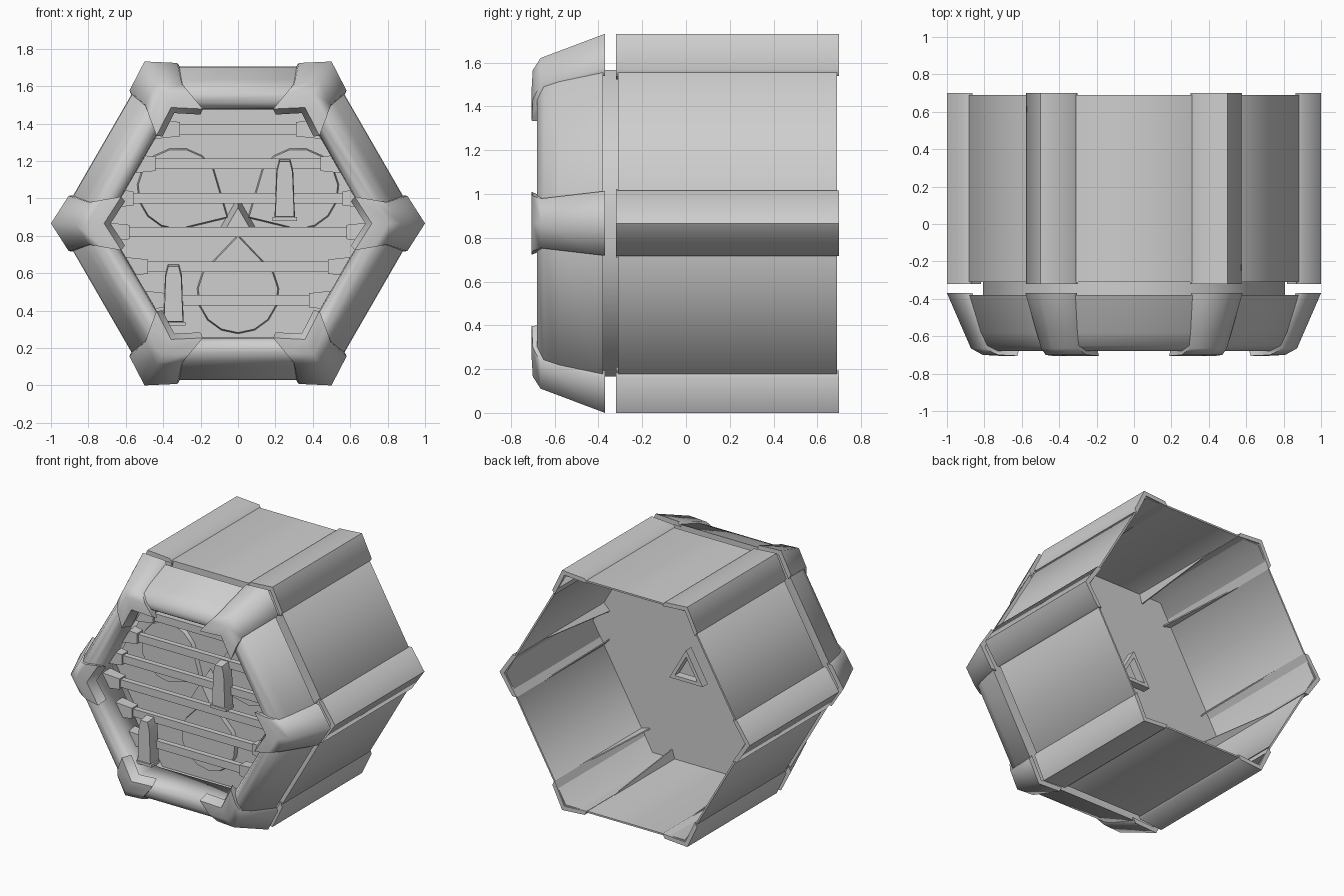
import bpy, bmesh, math
from mathutils import Vector, Matrix

if "Cube" in bpy.data.objects:
    bpy.data.objects.remove(bpy.data.objects["Cube"])

CZ = 0.866                      # height of the hexagon axis
C30 = math.cos(math.radians(30))

grey = bpy.data.materials.new("plain grey")
grey.diffuse_color = (0.62, 0.62, 0.62, 1)
grey.use_nodes = True
grey.node_tree.nodes["Principled BSDF"].inputs["Base Color"].default_value = grey.diffuse_color


def finish(name, bm, angle=30):
    bmesh.ops.recalc_face_normals(bm, faces=bm.faces[:])
    me = bpy.data.meshes.new(name)
    bm.to_mesh(me)
    bm.free()
    me.materials.append(grey)
    me.shade_smooth()
    me.set_sharp_from_angle(angle=math.radians(angle))
    ob = bpy.data.objects.new(name, me)
    bpy.context.collection.objects.link(ob)
    return ob


def loft(bm, sections, cyclic):
    """Skin closed cross-sections one after the other."""
    rows = [[bm.verts.new(p) for p in s] for s in sections]
    n, m = len(rows), len(rows[0])
    for i in range(n if cyclic else n - 1):
        a, b = rows[i], rows[(i + 1) % n]
        for j in range(m):
            k = (j + 1) % m
            bm.faces.new((a[j], a[k], b[k], b[j]))
    if not cyclic:
        bm.faces.new(rows[0])
        bm.faces.new(rows[-1])


def corner(i, ap, y):
    a = math.radians(60 * i)
    r = ap / C30
    return Vector((r * math.cos(a), y, CZ + r * math.sin(a)))


def along(i, side, ap, y, leg, drop=0.0):
    """Point on a hexagon side, a given length away from corner i."""
    v = corner(i, ap, y)
    v += (corner(i + side, ap, y) - v).normalized() * leg
    a = math.radians(60 * i + 30 * side)
    return v - Vector((math.cos(a), 0, math.sin(a))) * drop


def hex_ring(name, profile, angle=65):
    """Profile of (apothem, y) points carried round the hexagon."""
    bm = bmesh.new()
    loft(bm, [[corner(i, ap, y) for ap, y in profile] for i in range(6)], True)
    return finish(name, bm, angle)


def corner_covers(name, profile, drop, angle=65):
    """Chevron covers over all six corners; profile of (apothem, y, leg)."""
    bm = bmesh.new()
    for i in range(6):
        secs = [[along(i, s, ap, y, leg, drop) if s else corner(i, ap, y)
                 for ap, y, leg in profile] for s in (-1, 0, 1)]
        loft(bm, secs, False)
    return finish(name, bm, angle)


def add_box(bm, c, s):
    bmesh.ops.create_cube(bm, size=1, matrix=Matrix.Translation(c) @ Matrix.Diagonal((*s, 1)))


def add_prism(bm, outline, y0, y1, s1=1.0, centre=(0, 0)):
    """Extrude an (x, z) outline from y0 to y1, scaled by s1 at y1."""
    cx, cz = centre
    loft(bm, [[(x, y0, z) for x, z in outline],
              [(cx + (x - cx) * s1, y1, cz + (z - cz) * s1) for x, z in outline]], False)


# Main housing, its corner covers and the neck in the gap
hex_ring("housing_shell", [(0.838, -0.31), (0.838, 0.69), (0.826, 0.69), (0.826, -0.31)])
corner_covers("housing_corner_covers", [
    (0.866, -0.32, 0.18), (0.866, 0.70, 0.18), (0.835, 0.70, 0.18), (0.835, -0.32, 0.18)], 0.013)
hex_ring("neck", [(0.70, -0.45), (0.70, -0.305), (0.67, -0.305), (0.67, -0.45)])

# Tapering ribs inside the housing, along the edges of the covers
bm = bmesh.new()
for i in range(6):
    for s in (-1, 1):
        loft(bm, [[along(i, s, 0.83, -0.32, leg), along(i, s, 0.83, 0.45, leg),
                   along(i, s, 0.83, -0.32, leg - 0.02, 0.07)] for leg in (0.172, 0.18)], False)
finish("inner_ribs", bm)

# Inner wall behind the fan
bm = bmesh.new()
add_prism(bm, [(corner(i, 0.83, 0).x, corner(i, 0.83, 0).z) for i in range(6)], -0.31, -0.30)
finish("inner_wall", bm)

# Front frame with rounded lip and its corner covers
hex_ring("front_frame", [
    (0.835, -0.38), (0.77, -0.58), (0.735, -0.65), (0.69, -0.68),
    (0.645, -0.67), (0.615, -0.62), (0.61, -0.55), (0.63, -0.40), (0.66, -0.38)])
corner_covers("front_corner_covers", [
    (0.866, -0.37, 0.175), (0.755, -0.665, 0.135), (0.70, -0.70, 0.15),
    (0.62, -0.705, 0.17), (0.59, -0.64, 0.14), (0.64, -0.60, 0.12),
    (0.72, -0.62, 0.13), (0.83, -0.37, 0.175)], 0.008)

# Grille bars and their tapered end clips
bars, clips = bmesh.new(), bmesh.new()
for z, half in ((1.37, 0.43), (1.185, 0.56), (1.0, 0.68),
                (0.82, 0.70), (0.635, 0.60), (0.455, 0.50)):
    add_box(bars, (0, -0.49, z), (2 * half, 0.04, 0.055))
    for s in (-1, 1):
        x0, x1 = s * (half - 0.12), s * (half + 0.01)
        loft(clips, [[(x, -0.49 - d, z - h), (x, -0.49 - d, z + h),
                      (x, -0.49 + d, z + h), (x, -0.49 + d, z - h)]
                     for x, d, h in ((x0, 0.035, 0.038), (x1, 0.045, 0.052))], False)
finish("grille_bars", bars)
finish("grille_clips", clips)

# Two upright latches on the grille
bm = bmesh.new()
for x, z in ((0.25, 0.89), (-0.345, 0.33)):
    outline = [(x - 0.055, z), (x + 0.055, z), (x + 0.045, z + 0.26), (x + 0.03, z + 0.32),
               (x - 0.03, z + 0.32), (x - 0.045, z + 0.26)]
    add_prism(bm, outline, -0.49, -0.58, 0.92, (x, z + 0.15))
    add_box(bm, (x, -0.54, z), (0.13, 0.09, 0.02))
finish("latches", bm)

# Three rounded fan blades
bm = bmesh.new()
for k in range(3):
    a = math.radians(-90 + 120 * k)
    d, r = 0.37, 0.22
    cx, cz = d * math.cos(a), CZ + d * math.sin(a)
    rim = [(cx + r * math.cos(a + t), cz + r * math.sin(a + t))
           for t in [math.radians(-120 + 24 * j) for j in range(11)]]
    rim.append((0.06 * math.cos(a), CZ + 0.06 * math.sin(a)))
    add_prism(bm, rim, -0.31, -0.34, 0.97, (cx, cz))
finish("fan_blades", bm)

# Triangular hub: solid nose in front, hollow collar at the back
tri = [(0.14 * math.cos(math.radians(t)), CZ + 0.14 * math.sin(math.radians(t))) for t in (90, 210, 330)]
bm = bmesh.new()
add_prism(bm, tri, -0.31, -0.43, 0.6, (0, CZ))
finish("hub_nose", bm)
bm = bmesh.new()
loft(bm, [[(x * s, y, CZ + (z - CZ) * s) for s, y in
           ((1.1, -0.06), (1.1, 0.0), (0.75, 0.0), (0.75, -0.06))] for x, z in tri], True)
finish("hub_collar", bm)
